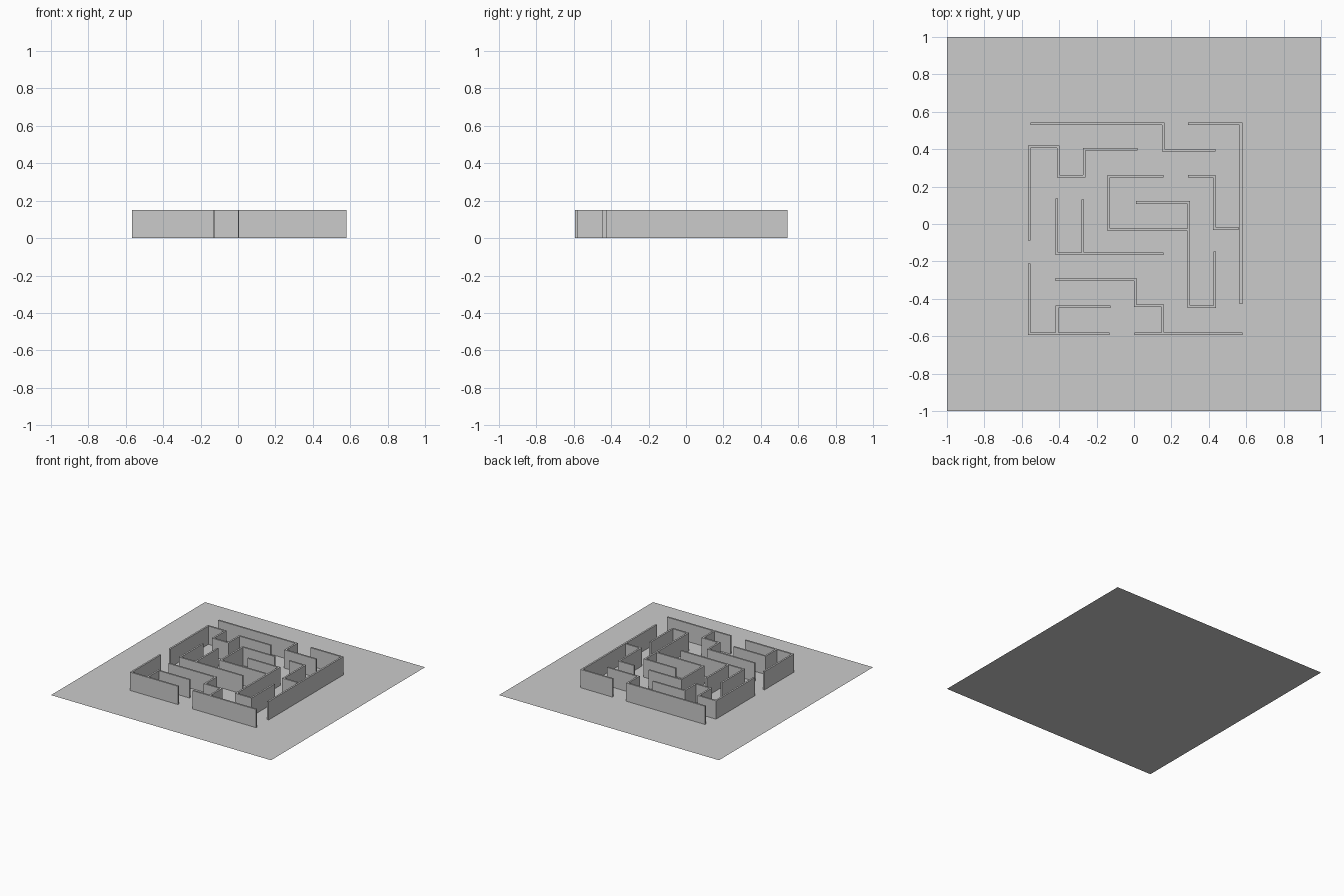
import bpy, bmesh
from mathutils import Vector

if "Cube" in bpy.data.objects:
    bpy.data.objects.remove(bpy.data.objects["Cube"])

HEIGHT = 0.15
HALF = 0.007   # half the wall thickness


def wall(name, points):
    """Upright wall of constant thickness with mitred corners along a path."""
    p = [Vector(q) for q in points]
    dirs = [(b - a).normalized() for a, b in zip(p, p[1:])]
    norms = [Vector((-d.y, d.x)) for d in dirs]
    bm = bmesh.new()
    rings = []
    for i, c in enumerate(p):
        if i == 0:
            off = norms[0]
        elif i == len(p) - 1:
            off = norms[-1]
        else:
            off = norms[i - 1] + norms[i]      # right-angle mitre
        left, right = c + off * HALF, c - off * HALF
        rings.append([bm.verts.new((v.x, v.y, z)) for v, z in
                      ((left, 0), (right, 0), (right, HEIGHT), (left, HEIGHT))])
    for a, b in zip(rings, rings[1:]):
        for k in range(4):
            m = (k + 1) % 4
            bm.faces.new((a[k], a[m], b[m], b[k]))
    bm.faces.new(rings[0])
    bm.faces.new(rings[-1])
    bmesh.ops.recalc_face_normals(bm, faces=bm.faces)
    mesh = bpy.data.meshes.new(name)
    bm.to_mesh(mesh)
    bm.free()
    bpy.context.collection.objects.link(bpy.data.objects.new(name, mesh))


# Floor sheet
bpy.ops.mesh.primitive_plane_add(size=2)
bpy.context.object.name = "floor"

# Outer walls
wall("back_wall", [(-.553, .537), (.156, .537), (.156, .394), (.437, .394)])
wall("right_wall", [(.288, .537), (.572, .537), (.572, -.428)])
wall("left_wall", [(-.56, -.088), (-.56, .413), (-.405, .413), (-.405, .255),
                   (-.267, .255), (-.267, .4), (.018, .4)])
wall("front_left_wall", [(-.56, -.21), (-.56, -.587), (-.13, -.587)])
wall("front_right_wall", [(.002, -.587), (.58, -.587)])

# Inner walls
wall("centre_wall", [(.158, .255), (-.135, .255), (-.135, -.031), (.286, -.031)])
wall("hook_wall", [(.01, .115), (.293, .115), (.293, -.443), (.431, -.443), (.431, -.148)])
wall("right_inner_wall", [(.288, .255), (.429, .255), (.429, -.024), (.56, -.024)])
wall("left_inner_wall", [(-.414, .135), (-.414, -.16), (.158, -.16)])
wall("left_divider", [(-.274, .13), (-.274, -.153)])
wall("front_inner_wall", [(-.42, -.297), (.006, -.297), (.006, -.438), (.154, -.438), (.154, -.58)])
wall("front_left_inner_wall", [(-.412, -.58), (-.412, -.443), (-.125, -.443)])
